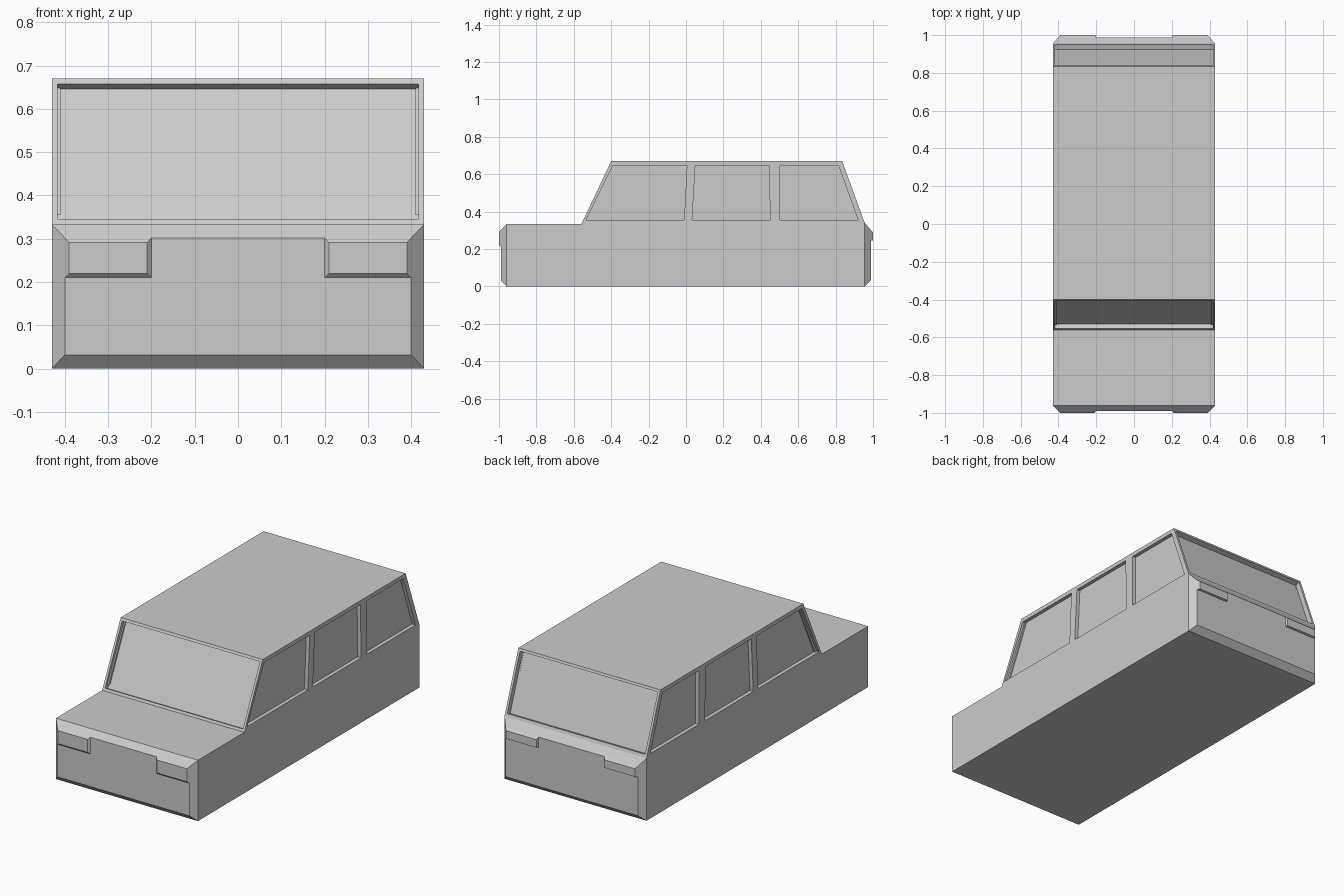
import bpy, bmesh
from mathutils import Vector

if "Cube" in bpy.data.objects:
    bpy.data.objects.remove(bpy.data.objects["Cube"])

W = 0.43       # body half width
bm = bmesh.new()


def loop(points):
    vs = [bm.verts.new(p) for p in points]
    return vs, [bm.edges.new((vs[i], vs[(i + 1) % len(vs)])) for i in range(len(vs))]


def panel(outer, holes=(), recess=(0, 0, 0)):
    """Flat panel with window openings, each backed by a recessed pane."""
    if not holes:
        bm.faces.new([bm.verts.new(p) for p in outer])
        return
    edges = loop(outer)[1]
    rims = []
    for h in holes:
        vs, es = loop(h)
        rims.append(vs)
        edges += es
    normal = -Vector(recess).normalized()
    bmesh.ops.triangle_fill(bm, use_beauty=True, edges=edges, normal=normal)
    for rim in rims:
        pane = [bm.verts.new(v.co + Vector(recess)) for v in rim]
        for i in range(len(rim)):
            j = (i + 1) % len(rim)
            bm.faces.new((rim[i], rim[j], pane[j], pane[i]))
        bm.faces.new(pane)


def across(a, b, w=W):
    """Quad spanning the car's width between two (y, z) points."""
    return [(-w, *a), (w, *a), (w, *b), (-w, *b)]


def slope_window(a, b, z0, z1, w, depth):
    """Sloped panel across the car holding one wide window."""
    at = lambda z: (a[0] + (b[0] - a[0]) * (z - a[1]) / (b[1] - a[1]), z)
    mid_y = 0.2
    n = Vector((0, b[1] - a[1], a[0] - b[0])).normalized()
    if n.y * (mid_y - a[0]) < 0:
        n = -n
    panel(across(a, b), [across(at(z0), at(z1), w)], n * depth)


def end_cap(y0, y1, top, face_top):
    """Chamfered nose or tail."""
    big = across((y0, 0), (y0, top))
    small = across((y1, 0.032), (y1, face_top), 0.40)
    for i in range(4):
        j = (i + 1) % 4
        panel([big[i], big[j], small[j], small[i]])
    panel(small)


# Side profile (y, z)
nose, tail = (-0.96, 0.333), (0.955, 0.342)
screen_low, screen_high = (-0.56, 0.333), (-0.40, 0.67)
roof_back = (0.835, 0.67)
profile = [(-0.96, 0), (0.955, 0), tail, roof_back, screen_high, screen_low, nose]
side_windows = [
    [(-0.535, 0.355), (-0.01, 0.355), (0.005, 0.648), (-0.39, 0.648)],
    [(0.033, 0.355), (0.45, 0.355), (0.444, 0.648), (0.05, 0.648)],
    [(0.502, 0.355), (0.92, 0.355), (0.815, 0.648), (0.502, 0.648)],
]

# Body sides with windows
for s in (-1, 1):
    panel([(s * W, *p) for p in profile],
          [[(s * W, *p) for p in win] for win in side_windows], (-s * 0.02, 0, 0))

# Bonnet, roof, floor, windscreen, rear window, nose and tail
panel(across(nose, screen_low))
panel(across(screen_high, roof_back))
panel(across((-0.96, 0), (0.955, 0)))
slope_window(screen_low, screen_high, 0.346, 0.657, 0.417, 0.027)
slope_window(roof_back, tail, 0.657, 0.358, 0.417, 0.027)
end_cap(-0.96, -0.99, 0.333, 0.302)
end_cap(0.955, 0.988, 0.342, 0.302)

bmesh.ops.remove_doubles(bm, verts=bm.verts, dist=0.0005)
bmesh.ops.recalc_face_normals(bm, faces=bm.faces)
bmesh.ops.dissolve_limit(bm, angle_limit=0.01, verts=bm.verts, edges=bm.edges)
mesh = bpy.data.meshes.new("car_body")
bm.to_mesh(mesh)
bm.free()
bpy.context.collection.objects.link(bpy.data.objects.new("car_body", mesh))


def light(name, side, y0, y1, base, front):
    """Raised lamp block; base and front are (x0, x1, z0, z1)."""
    b = bmesh.new()
    ring = lambda r, y: [b.verts.new((side * x, y, z)) for x, z in
                         ((r[0], r[2]), (r[1], r[2]), (r[1], r[3]), (r[0], r[3]))]
    lo, hi = ring(base, y0), ring(front, y1)
    for i in range(4):
        j = (i + 1) % 4
        b.faces.new((lo[i], lo[j], hi[j], hi[i]))
    b.faces.new(hi)
    b.faces.new(lo[::-1])
    bmesh.ops.recalc_face_normals(b, faces=b.faces)
    b.faces.ensure_lookup_table()
    b.faces.remove(b.faces[5])     # hidden back
    m = bpy.data.meshes.new(name)
    b.to_mesh(m)
    b.free()
    bpy.context.collection.objects.link(bpy.data.objects.new(name, m))


# Head and tail lights
for s, label in ((-1, "left"), (1, "right")):
    light("headlight_" + label, s, -0.99, -1.0,
          (0.20, 0.40, 0.21, 0.302), (0.21, 0.39, 0.22, 0.291))
    light("tail_light_" + label, s, 0.988, 1.0,
          (0.20, 0.40, 0.245, 0.302), (0.205, 0.39, 0.247, 0.291))
